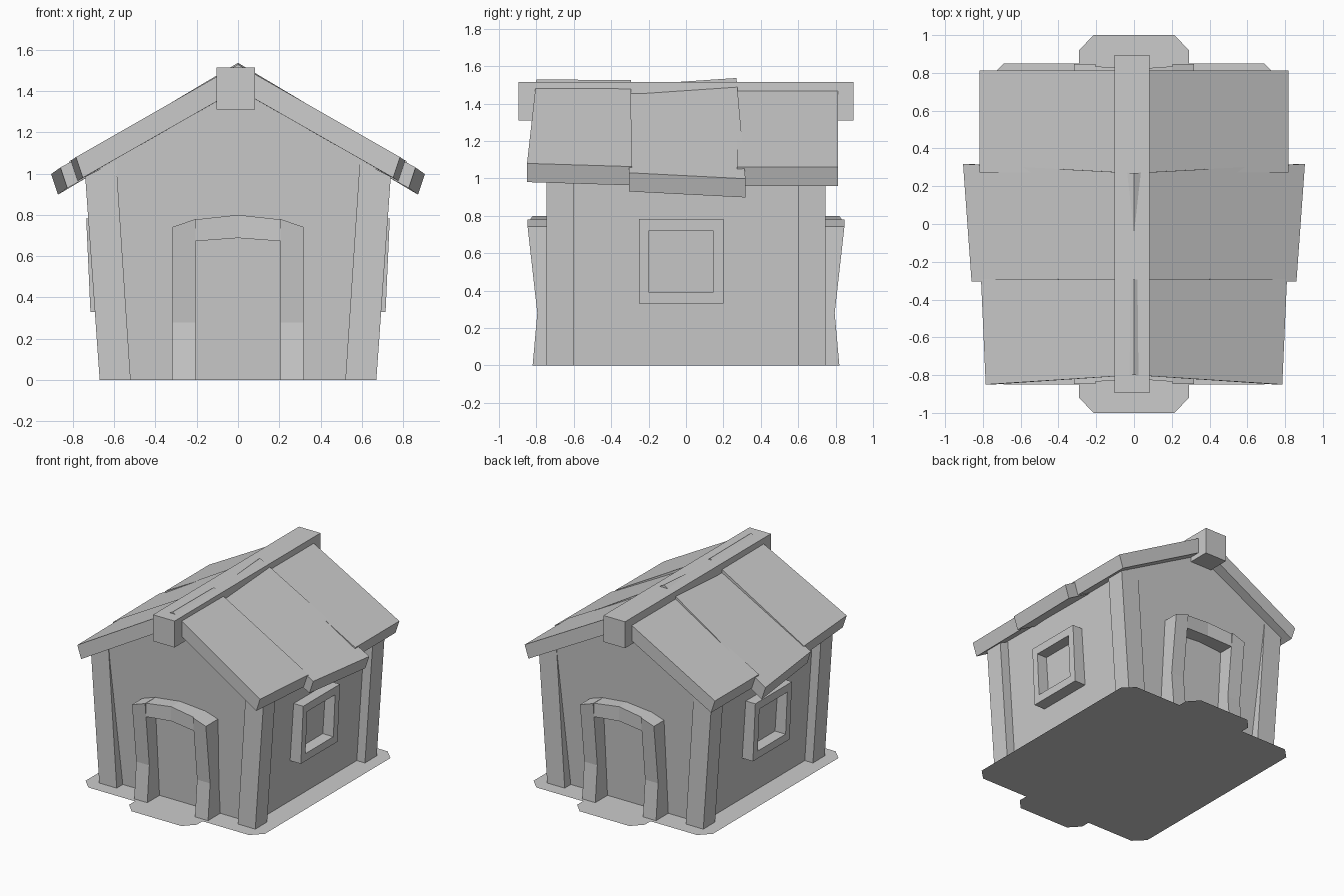
import bpy, bmesh

if "Cube" in bpy.data.objects:
    bpy.data.objects.remove(bpy.data.objects["Cube"])


def loft(name, rings, mirror=(False, False), closed=False):
    """Skin a list of equal-length rings; caps the ends unless closed."""
    bm = bmesh.new()
    vs = [[bm.verts.new(p) for p in r] for r in rings]
    n = len(rings[0])
    pairs = list(zip(vs, vs[1:])) + ([(vs[-1], vs[0])] if closed else [])
    for a, b in pairs:
        for i in range(n):
            j = (i + 1) % n
            bm.faces.new((a[i], a[j], b[j], b[i]))
    if not closed:
        bm.faces.new(vs[0])
        bm.faces.new(vs[-1])
    bmesh.ops.recalc_face_normals(bm, faces=bm.faces)
    me = bpy.data.meshes.new(name)
    bm.to_mesh(me)
    bm.free()
    ob = bpy.data.objects.new(name, me)
    bpy.context.collection.objects.link(ob)
    if any(mirror):
        m = ob.modifiers.new("Mirror", 'MIRROR')
        m.use_axis = (mirror[0], mirror[1], False)
        m.use_mirror_merge = False
    return ob


def rect(x0, x1, y0, y1, z0, z1=None):
    """Ring in the xy plane; z may differ between its inner and outer x."""
    z1 = z0 if z1 is None else z1
    return [(x0, y0, z0), (x1, y0, z1), (x1, y1, z1), (x0, y1, z0)]


# Walls: gabled shell that flares outward towards the eaves
def gable(s):
    return [(-0.60, 0.67 * s, 0), (0.60, 0.67 * s, 0), (0.67, 0.742 * s, 1.03),
            (0, 0.725 * s, 1.41), (-0.67, 0.742 * s, 1.03)]


loft("walls", [gable(-1), gable(1)])

# Four leaning corner posts
loft("corner_posts", [rect(0.52, 0.67, 0.60, 0.745, 0),
                      rect(0.59, 0.74, 0.60, 0.745, 1.06, 0.985)], (True, True))

# Door jambs, kinked near the foot, front and back
loft("door_jambs", [rect(0.205, 0.317, 0.62, 0.82, 0),
                    rect(0.205, 0.317, 0.62, 0.795, 0.28),
                    rect(0.205, 0.317, 0.62, 0.847, 0.78, 0.742)], (True, True))

# Arched door lintels
loft("door_lintels", [[(x, 0.62, lo), (x, y, lo), (x, y, hi), (x, 0.62, hi)]
                      for x, y, lo, hi in ((-0.205, 0.835, 0.673, 0.778),
                                           (0, 0.82, 0.688, 0.80),
                                           (0.205, 0.835, 0.673, 0.778))],
     (False, True))


# Window frames, following the lean of the wall
def window_ring(y0, y1, z0, z1, front):
    def fx(z):
        return 0.70 + 0.045 * z if front else 0.60
    return [(fx(z), y, z) for y, z in ((y0, z0), (y1, z0), (y1, z1), (y0, z1))]


outer, inner = (-0.25, 0.20, 0.33, 0.782), (-0.197, 0.145, 0.39, 0.72)
loft("window_frames", [window_ring(*outer, False), window_ring(*outer, True),
                       window_ring(*inner, True), window_ring(*inner, False)],
     (True, False), closed=True)


# Roof panels: three crooked slabs per side
def slab_end(y_top, z_top, x_eave, y_eave, z_eave):
    z_ridge = z_top + 0.085 * (z_top - z_eave) / (x_eave - 0.085)
    return [(0, y_top, z_ridge), (x_eave, y_eave, z_eave),
            (x_eave - 0.033, y_eave, z_eave - 0.1), (0, y_top, z_ridge - 0.12)]


panels = {
    "front": ((-0.80, 1.48, 0.785, -0.85, 1.08), (-0.295, 1.477, 0.81, -0.29, 1.063)),
    "middle": ((-0.295, 1.452, 0.86, -0.305, 1.03), (0.27, 1.486, 0.905, 0.318, 0.998)),
    "back": ((0.272, 1.465, 0.817, 0.272, 1.06), (0.812, 1.465, 0.817, 0.812, 1.06)),
}
for key, (a, b) in panels.items():
    loft("roof_panel_" + key, [slab_end(*a), slab_end(*b)], (True, False))

# Ridge beam
loft("ridge_beam", [rect(-0.103, 0.082, -0.895, 0.895, 1.31),
                    rect(-0.103, 0.082, -0.895, 0.895, 1.515)])

# Flat ground slab with a doorstep bulge at each end
quarter = [(0.77, 0.77), (0.69, 0.85), (0.29, 0.85), (0.29, 0.92), (0.215, 1.0)]
outline = (quarter + [(-x, y) for x, y in reversed(quarter)]
           + [(-x, -y) for x, y in quarter] + [(x, -y) for x, y in reversed(quarter)])
me = bpy.data.meshes.new("ground_slab")
me.from_pydata([(x, y, 0) for x, y in outline], [], [list(range(len(outline)))])
bpy.context.collection.objects.link(bpy.data.objects.new("ground_slab", me))
